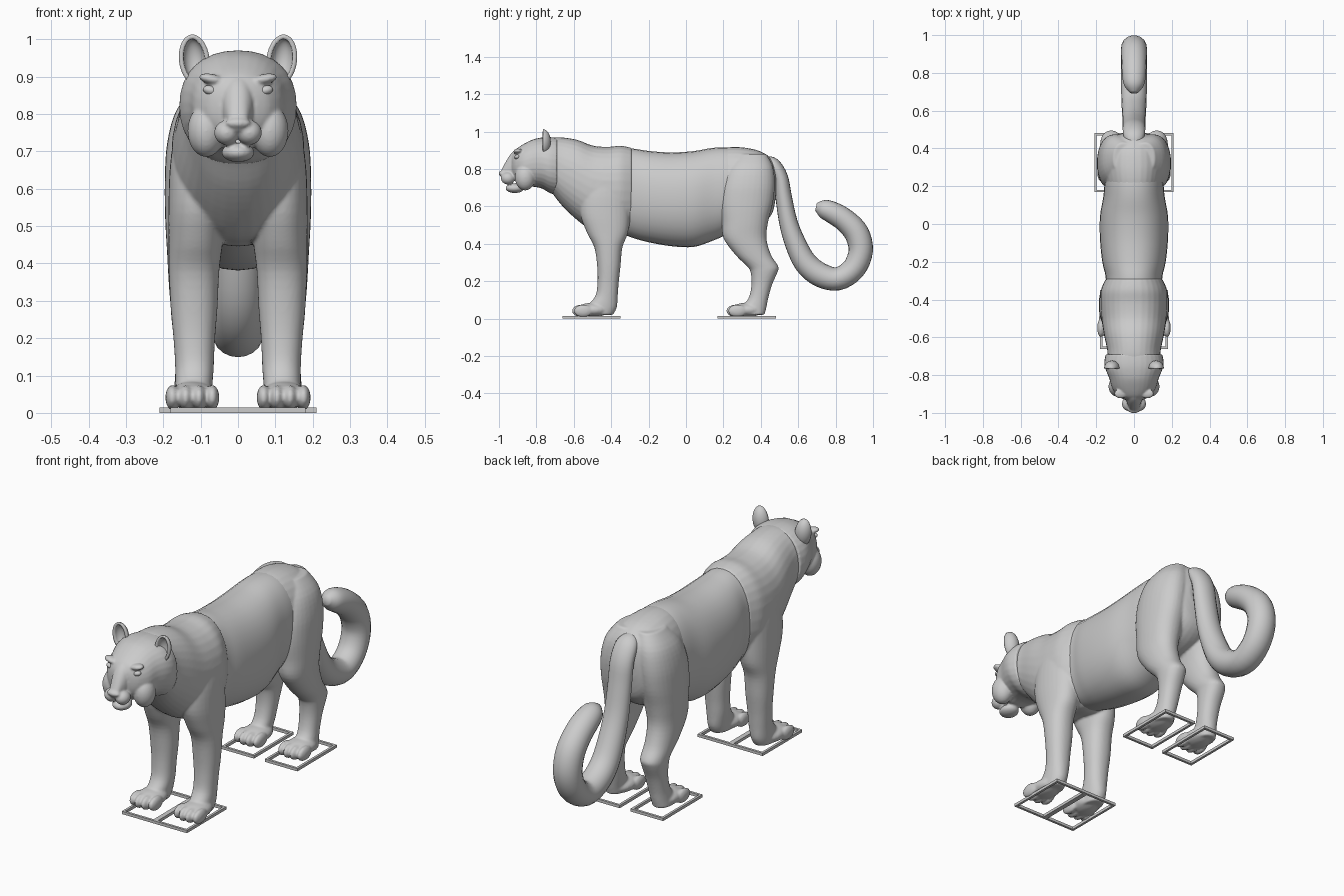
import bpy, bmesh, math
from mathutils import Matrix, Vector

cube = bpy.data.objects.get("Cube")
if cube:
    bpy.data.objects.remove(cube, do_unlink=True)

grey = bpy.data.materials.new("plain grey")
grey.use_nodes = True
grey.diffuse_color = (0.6, 0.6, 0.6, 1)
grey.node_tree.nodes["Principled BSDF"].inputs["Base Color"].default_value = (0.6, 0.6, 0.6, 1)


def spline(rows, steps=4):
    """Smooth interpolation through rows of equal length."""
    out = []
    for i in range(len(rows) - 1):
        a, b, c, d = (rows[max(0, min(len(rows) - 1, i + k))] for k in (-1, 0, 1, 2))
        for s in range(steps):
            t = s / steps
            out.append([q + t * (r - p) / 2 + t * t * (p - 2.5 * q + 2 * r - w / 2)
                        + t ** 3 * (1.5 * (q - r) + (w - p) / 2)
                        for p, q, r, w in zip(a, b, c, d)])
    return out + [list(rows[-1])]


def skin(bm, rings):
    """Bridge point rings into a closed tube."""
    loops = [[bm.verts.new(p) for p in ring] for ring in rings]
    n = len(loops[0])
    for a, b in zip(loops, loops[1:]):
        for i in range(n):
            j = (i + 1) % n
            bm.faces.new((a[i], a[j], b[j], b[i]))
    bm.faces.new(loops[0])
    bm.faces.new(loops[-1])


def oval(power=2.2, n=32):
    for i in range(n):
        a = math.tau * i / n
        yield [math.copysign(abs(f) ** (2 / power), f) for f in (math.cos(a), math.sin(a))]


def trunk(bm, rows):
    """Loft along y; rows are (y, half width, bottom, top)."""
    skin(bm, [[(w * u, y, (lo + hi) / 2 + (hi - lo) / 2 * v) for u, v in oval()]
              for y, w, lo, hi in spline(rows)])


def limbs(bm, rows):
    """Mirrored lofts along z; rows are (z, inner x, outer x, front y, back y)."""
    for s in (1, -1):
        skin(bm, [[(s * ((a + b) / 2 + (b - a) / 2 * u), (f + k) / 2 + (k - f) / 2 * v, z)
                   for u, v in oval()] for z, a, b, f, k in spline(rows)])


def blob(bm, centre, radii, tilt=0, sides=(1, -1)):
    """Ellipsoid, mirrored across x unless one side is given."""
    for s in sides:
        c = Vector((s * centre[0], centre[1], centre[2]))
        m = Matrix.Translation(c) @ Matrix.Rotation(s * tilt, 4, 'Y') @ Matrix.Diagonal((*radii, 1))
        bmesh.ops.create_uvsphere(bm, u_segments=24, v_segments=16, radius=1, matrix=m)


def paws(bm, y):
    blob(bm, (0.122, y, 0.046), (0.064, 0.09, 0.038))
    for i in range(4):
        reach = 0.06 if i in (1, 2) else 0.05
        blob(bm, (0.069 + 0.0355 * i, y - reach, 0.041), (0.019, 0.05, 0.034))


def finish(name, bm, voxel=0, rounds=0, smooth=True):
    bmesh.ops.recalc_face_normals(bm, faces=bm.faces[:])
    for f in bm.faces:
        f.smooth = smooth
    me = bpy.data.meshes.new(name)
    bm.to_mesh(me)
    bm.free()
    me.materials.append(grey)
    ob = bpy.data.objects.new(name, me)
    bpy.context.collection.objects.link(ob)
    if voxel:
        mod = ob.modifiers.new("fuse", 'REMESH')
        mod.mode, mod.voxel_size, mod.use_smooth_shade = 'VOXEL', voxel, True
        mod = ob.modifiers.new("relax", 'SMOOTH')
        mod.factor, mod.iterations = 0.5, rounds
    return ob


# Barrel of the body
bm = bmesh.new()
trunk(bm, [(-.36, .15, .46, .91), (-.28, .15, .43, .908), (-.2, .168, .408, .896),
           (-.08, .18, .387, .888), (.04, .18, .383, .895), (.14, .163, .415, .912),
           (.22, .155, .45, .915), (.32, .14, .5, .9)])
finish("barrel", bm)

# Neck, chest and front legs
bm = bmesh.new()
trunk(bm, [(-.78, .11, .74, .94), (-.72, .135, .675, .965), (-.66, .143, .6, .968),
           (-.58, .16, .525, .955), (-.5, .172, .47, .925), (-.42, .178, .455, .918),
           (-.35, .175, .445, .924), (-.29, .15, .455, .912)])
limbs(bm, [(.02, .075, .165, -.53, -.39), (.06, .07, .168, -.53, -.37),
           (.12, .065, .168, -.485, -.365), (.19, .062, .172, -.473, -.36),
           (.28, .055, .18, -.475, -.35), (.38, .05, .185, -.49, -.34),
           (.46, .04, .186, -.53, -.31), (.56, .03, .186, -.565, -.3),
           (.68, .02, .18, -.56, -.3), (.8, .01, .155, -.52, -.3), (.88, 0, .1, -.47, -.33)])
paws(bm, -.5)
finish("forequarters", bm, .006, 5)

# Hips and hind legs
bm = bmesh.new()
trunk(bm, [(.16, .135, .5, .905), (.24, .155, .47, .917), (.32, .165, .47, .913),
           (.4, .15, .5, .893), (.46, .11, .56, .85), (.48, .06, .65, .78)])
limbs(bm, [(.02, .085, .175, .3, .42), (.06, .08, .172, .3, .43), (.11, .075, .168, .335, .44),
           (.18, .07, .17, .35, .46), (.25, .065, .178, .345, .49), (.28, .06, .18, .325, .493),
           (.34, .055, .185, .265, .455), (.43, .045, .19, .2, .43), (.52, .03, .195, .19, .44),
           (.62, .02, .196, .18, .465), (.72, .01, .19, .19, .475), (.81, 0, .165, .22, .465),
           (.88, 0, .11, .27, .43)])
paws(bm, .325)
finish("hindquarters", bm, .006, 5)

# Head with muzzle, cheeks, brows, nose and chin
bm = bmesh.new()
trunk(bm, [(-.93, .05, .76, .88), (-.91, .085, .735, .905), (-.87, .115, .705, .932),
           (-.82, .13, .705, .957), (-.77, .15, .695, .968), (-.73, .157, .672, .97),
           (-.69, .15, .66, .967)])
trunk(bm, [(-.988, .022, .755, .79), (-.96, .032, .74, .845), (-.93, .042, .74, .887),
           (-.88, .05, .75, .925)])
blob(bm, (.03, -.952, .75), (.034, .038, .033))
blob(bm, (.085, -.86, .755), (.05, .055, .07))
blob(bm, (.07, -.898, .893), (.036, .025, .014), -.2)
blob(bm, (0, -.982, .775), (.034, .02, .015), sides=(1,))
blob(bm, (0, -.915, .697), (.044, .05, .026), sides=(1,))
finish("head", bm, .005, 4)

# Eyes
bm = bmesh.new()
blob(bm, (.073, -.902, .863), (.021, .016, .013), -.25)
finish("eyes", bm)

# Cupped ears, open to the front
bm = bmesh.new()
blob(bm, (.117, -.765, .945), (.041, .042, .068), .12)
bmesh.ops.delete(bm, geom=[v for v in bm.verts if v.co.y < -.767], context='VERTS')
ears = finish("ears", bm)
shell = ears.modifiers.new("shell", 'SOLIDIFY')
shell.thickness = .012

# Curled tail: rows are (y, z, half width, half depth)
bm = bmesh.new()
path = spline([(.42, .85, .03, .02), (.465, .825, .055, .036), (.505, .755, .06, .04),
               (.522, .65, .06, .044), (.546, .52, .061, .049), (.582, .41, .063, .056),
               (.638, .3, .066, .062), (.715, .235, .068, .065), (.81, .212, .068, .062),
               (.895, .265, .068, .063), (.934, .36, .068, .065), (.913, .455, .068, .066),
               (.85, .525, .066, .062), (.78, .568, .062, .058), (.73, .588, .05, .048),
               (.695, .597, .02, .02)])
rings = []
for i, (y, z, w, d) in enumerate(path):
    a, b = path[max(i - 1, 0)], path[min(i + 1, len(path) - 1)]
    t = Vector((0, b[0] - a[0], b[1] - a[1])).normalized()
    rings.append([(w * u, y - t.z * d * v, z + t.y * d * v) for u, v in oval(2, 20)])
skin(bm, rings)
finish("tail", bm)

# Flat rectangular frames under the feet
for name, x0, y0 in (("front_frames", .006, -.655), ("rear_frames", .036, .175)):
    bm = bmesh.new()
    x1, y1, bar = x0 + .168, y0 + .3, .012
    for s in (1, -1):
        for cx, cy, sx, sy in ((x0, (y0 + y1) / 2, bar, .3 + bar), (x1, (y0 + y1) / 2, bar, .3 + bar),
                               ((x0 + x1) / 2, y0, .168, bar), ((x0 + x1) / 2, y1, .168, bar)):
            m = Matrix.Translation((s * cx, cy, .007)) @ Matrix.Diagonal((sx, sy, .014, 1))
            bmesh.ops.create_cube(bm, size=1, matrix=m)
    finish(name, bm, smooth=False)
